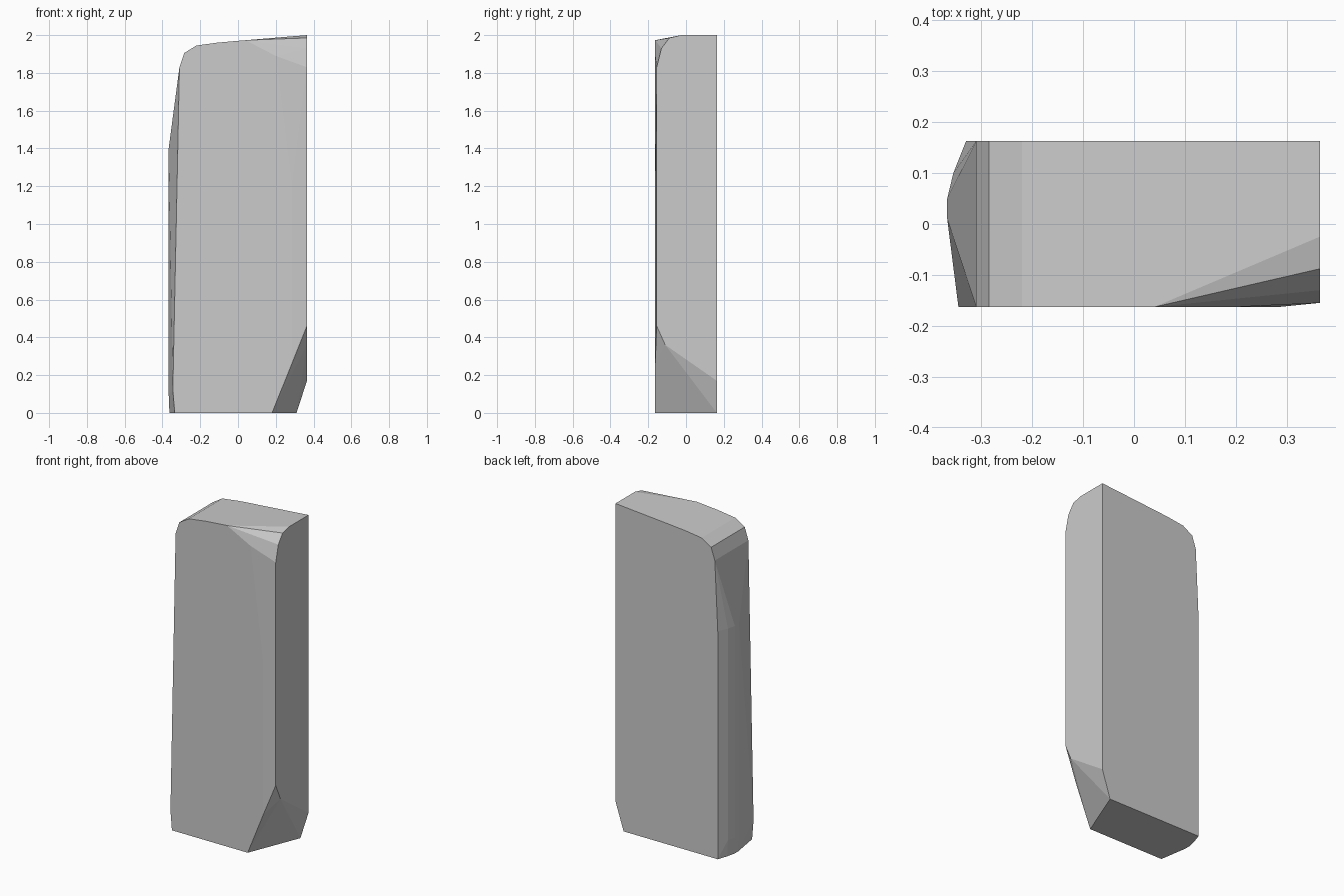
import bpy, bmesh, math

if "Cube" in bpy.data.objects:
    bpy.data.objects.remove(bpy.data.objects["Cube"])

D = 0.163  # half depth

# Rounded upper-left outline (x, z), shared by front and back faces
shoulder = [(-0.02, 1.968), (-0.11, 1.96), (-0.22, 1.945), (-0.285, 1.905), (-0.31, 1.83)]

# Front face outline (x, z): lower-left, cut corner, soft right edge
front = [(-0.345, 0.12), (-0.335, 0), (0.18, 0), (0.285, 0.26), (0.285, 1.2), (0.2, 1.89), (0.04, 1.973)]

# Back face outline (x, z)
back = [(-0.33, 1.4), (-0.33, 0), (0.31, 0), (0.365, 0.17), (0.365, 2.0)]

# Flat right side outline (y, z): rounded top front, chamfered bottom
side = [(-0.155, 0.46), (-0.155, 1.83), (-0.13, 1.93), (-0.088, 1.985), (-0.025, 2.0),
        (D, 2.0), (D, 0.17), (-0.11, 0.36)]

# Bulged left edge: plan curve (x, y) carried up the height
bulge = [(-0.355, 0.1), (-0.367, 0.05), (-0.367, 0.01)]

points = [(x, s * D, z) for s in (-1, 1) for x, z in shoulder]
points += [(x, -D, z) for x, z in front]
points += [(x, D, z) for x, z in back]
points += [(0.365, y, z) for y, z in side]
for x, y in bulge:
    points += [(x + 0.004, y, 0), (x, y, 0.1), (x, y, 1.4)]

# Wrap the outlines into one solid faceted slab
bm = bmesh.new()
for p in points:
    bm.verts.new(p)
hull = bmesh.ops.convex_hull(bm, input=bm.verts)
loose = [v for v in bm.verts if not v.link_faces]
bmesh.ops.delete(bm, geom=loose, context='VERTS')
bmesh.ops.dissolve_limit(bm, angle_limit=math.radians(0.3), verts=bm.verts, edges=bm.edges)
bmesh.ops.recalc_face_normals(bm, faces=bm.faces)

mesh = bpy.data.meshes.new("stone_slab")
bm.to_mesh(mesh)
bm.free()
slab = bpy.data.objects.new("stone_slab", mesh)
bpy.context.collection.objects.link(slab)
